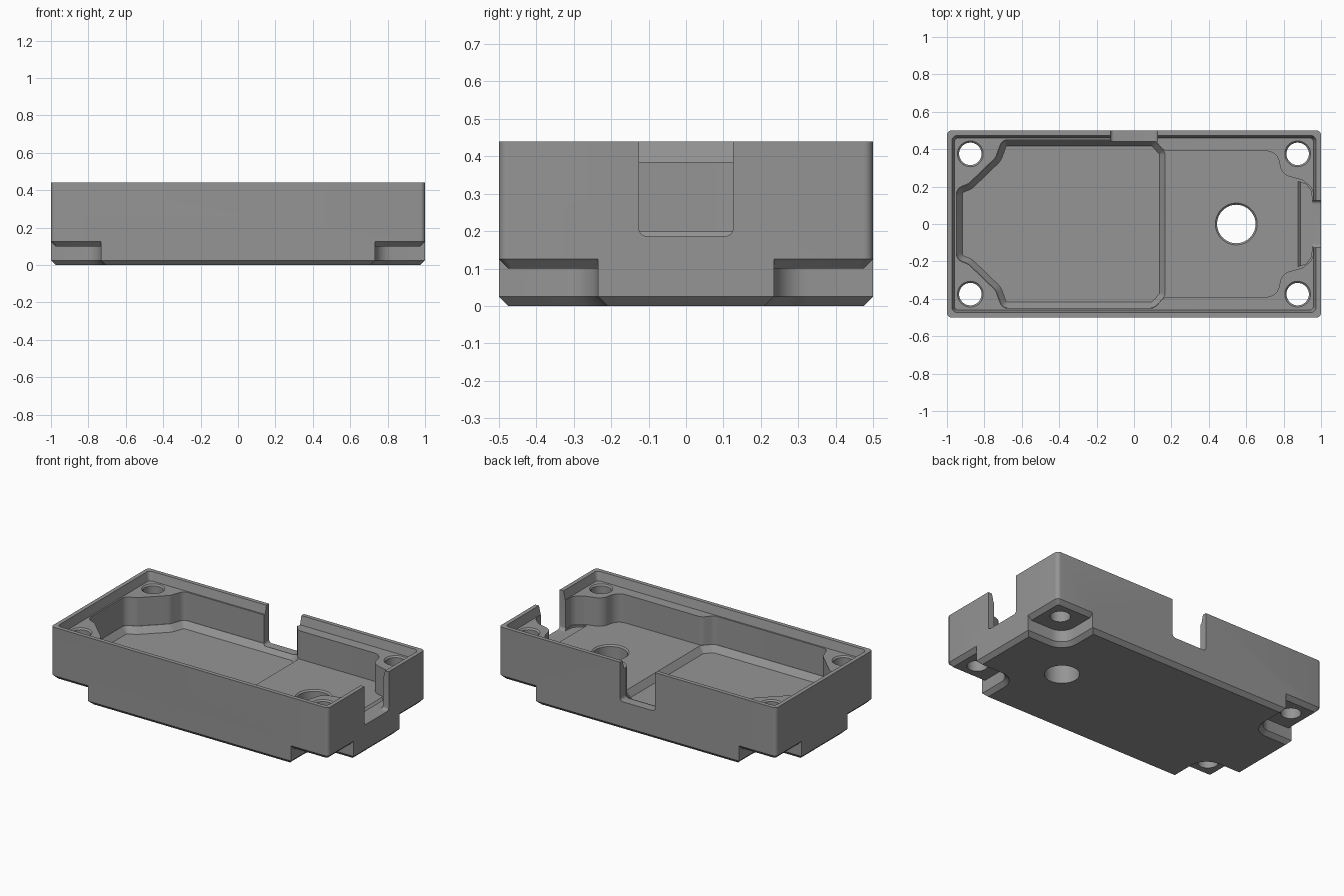
import bpy, bmesh, math
from mathutils import Vector

if "Cube" in bpy.data.objects:
    bpy.data.objects.remove(bpy.data.objects["Cube"])

grey = bpy.data.materials.new("mid_grey")
grey.diffuse_color = (0.3, 0.3, 0.3, 1)
grey.use_nodes = True
grey.node_tree.nodes["Principled BSDF"].inputs["Base Color"].default_value = grey.diffuse_color


def rounded(pts, steps=6):
    """Closed outline from (x, y, radius) corners."""
    out, n = [], len(pts)
    for i, (x, y, r) in enumerate(pts):
        p = Vector((x, y))
        a = Vector(pts[i - 1][:2]) - p
        b = Vector(pts[(i + 1) % n][:2]) - p
        if r == 0:
            out.append(p)
            continue
        half = a.angle(b) / 2
        t = min(r / math.tan(half), a.length * 0.48, b.length * 0.48)
        r = t * math.tan(half)
        a.normalize()
        b.normalize()
        c = p + (a + b).normalized() * (r / math.sin(half))
        v0, v1 = p + a * t - c, p + b * t - c
        sweep = math.atan2(v0.x * v1.y - v0.y * v1.x, v0.dot(v1))
        for k in range(steps + 1):
            co, si = math.cos(sweep * k / steps), math.sin(sweep * k / steps)
            out.append(c + Vector((v0.x * co - v0.y * si, v0.x * si + v0.y * co)))
    return out


def inset(pts, d):
    """Move a closed outline inward by d."""
    n = len(pts)
    area = sum(pts[i - 1].x * pts[i].y - pts[i].x * pts[i - 1].y for i in range(n))
    s = 1 if area > 0 else -1
    out = []
    for i in range(n):
        e0 = (pts[i] - pts[i - 1]).normalized()
        e1 = (pts[(i + 1) % n] - pts[i]).normalized()
        n0, n1 = Vector((-e0.y, e0.x)) * s, Vector((-e1.y, e1.x)) * s
        out.append(pts[i] + (n0 + n1) * (d / (1 + n0.dot(n1))))
    return out


def loft(name, rings, axes="xyz"):
    """Solid through (outline, height) rings; axes permutes the coordinates."""
    bm = bmesh.new()
    loops = []
    for pts, h in rings:
        loop = []
        for p in pts:
            d = dict(zip(axes, (p.x, p.y, h)))
            loop.append(bm.verts.new((d["x"], d["y"], d["z"])))
        loops.append(loop)
    n = len(loops[0])
    for a, b in zip(loops, loops[1:]):
        for i in range(n):
            bm.faces.new((a[i - 1], a[i], b[i], b[i - 1]))
    bm.faces.new(loops[0])
    bm.faces.new(loops[-1])
    bmesh.ops.recalc_face_normals(bm, faces=bm.faces)
    if bm.calc_volume(signed=True) < 0:
        bmesh.ops.reverse_faces(bm, faces=bm.faces)
    me = bpy.data.meshes.new(name)
    bm.to_mesh(me)
    bm.free()
    me.materials.append(grey)
    ob = bpy.data.objects.new(name, me)
    bpy.context.collection.objects.link(ob)
    return ob


def combine(target, tool, op="DIFFERENCE"):
    """Apply a boolean, trying another solver if one returns nothing."""
    for solver in ("EXACT", "MANIFOLD", "FLOAT"):
        m = target.modifiers.new("cut", "BOOLEAN")
        m.operation, m.solver, m.object = op, solver, tool
        bpy.context.view_layer.update()
        dg = bpy.context.evaluated_depsgraph_get()
        me = bpy.data.meshes.new_from_object(target.evaluated_get(dg))
        target.modifiers.clear()
        if len(me.polygons) > 5:
            target.data = me
            break
    bpy.data.objects.remove(tool)


def rect(x, y, r):
    return rounded([(-x, -y, r), (x, -y, r), (x, y, r), (-x, y, r)])


def mirrored(half):
    return half + [(x, -y, r) for x, y, r in reversed(half)]


def circle(cx, cy, r, n=40):
    return [Vector((cx + r * math.cos(2 * math.pi * k / n),
                    cy + r * math.sin(2 * math.pi * k / n))) for k in range(n)]


# Upper shell, chamfered along its lower edge
outer = rect(1, 0.5, 0.025)
tray = loft("enclosure_tray", [(rect(0.975, 0.475, 0.012), 0.10), (outer, 0.125), (outer, 0.44)])

# Cross-shaped plinth leaving a notch under each corner
X, Y, nx, ny = 1, 0.5, 0.733, 0.235
cross = rounded([(-nx, -Y, 0), (nx, -Y, 0), (nx, -ny, 0.09), (X, -ny, 0),
                 (X, ny, 0), (nx, ny, 0.09), (nx, Y, 0), (-nx, Y, 0),
                 (-nx, ny, 0.09), (-X, ny, 0), (-X, -ny, 0), (-nx, -ny, 0.09)])
plinth = loft("plinth", [(inset(cross, 0.025), 0), (cross, 0.025), (cross, 0.15)])
combine(tray, plinth, "UNION")

# Lid recess with sloped sides
combine(tray, loft("lid_recess", [(rect(0.96, 0.46, 0.02), 0.385), (rect(0.978, 0.478, 0.03), 0.46)]))

# Main pocket that steps around the corner bosses
left = [(-0.95, 0.19, 0.05), (-0.885, 0.215, 0.06), (-0.74, 0.355, 0.06),
        (-0.705, 0.45, 0.04), (0.11, 0.45, 0.05)]
right = [(0.16, 0.39, 0.05), (0.765, 0.39, 0.07), (0.79, 0.265, 0.07),
         (0.90, 0.235, 0.05), (0.957, 0.19, 0.06)]
pocket = rounded(mirrored(left + right))
combine(tray, loft("pocket", [(pocket, 0.2), (pocket, 0.5)]))

# Lower floor on the left with a sloped border
low = rounded(mirrored(left + [(0.168, 0.385, 0.04)]))
combine(tray, loft("low_floor", [(inset(low, 0.032), 0.16), (inset(low, 0.002), 0.2),
                                 (inset(low, 0.002), 0.21)]))

# Shallow shelf inside the right end opening
edge = [(0.92, 0.212, 0), (0.945, 0.18, 0), (0.954, 0.13, 0)]
shelf_top = rounded(mirrored([(0.875, 0.228, 0)] + edge))
shelf_low = rounded(mirrored([(0.89, 0.226, 0)] + edge))
combine(tray, loft("end_shelf", [(shelf_low, 0.187), (shelf_top, 0.202), (shelf_top, 0.25)]))

# Cable openings in the right end and the back wall
slot = rounded([(-0.126, 0.187, 0.02), (0.126, 0.187, 0.02), (0.126, 0.6, 0), (-0.126, 0.6, 0)])
combine(tray, loft("end_opening", [(slot, 0.94), (slot, 1.1)], "yzx"))
combine(tray, loft("back_opening", [(slot, 0.44), (slot, 0.6)], "xzy"))

# Screw holes and the large floor hole, with a small top chamfer
holes = [(sx * 0.875, sy * 0.375, 0.06, 0.385) for sx in (-1, 1) for sy in (-1, 1)]
holes.append((0.547, 0, 0.103, 0.2))
for cx, cy, r, top in holes:
    big, small = circle(cx, cy, r + 0.009), circle(cx, cy, r)
    combine(tray, loft("hole", [(small, -0.1), (small, top - 0.009), (big, top), (big, top + 0.02)]))

bpy.ops.object.select_all(action="DESELECT")
tray.select_set(True)
bpy.context.view_layer.objects.active = tray
bpy.ops.object.shade_smooth_by_angle(angle=math.radians(30))
